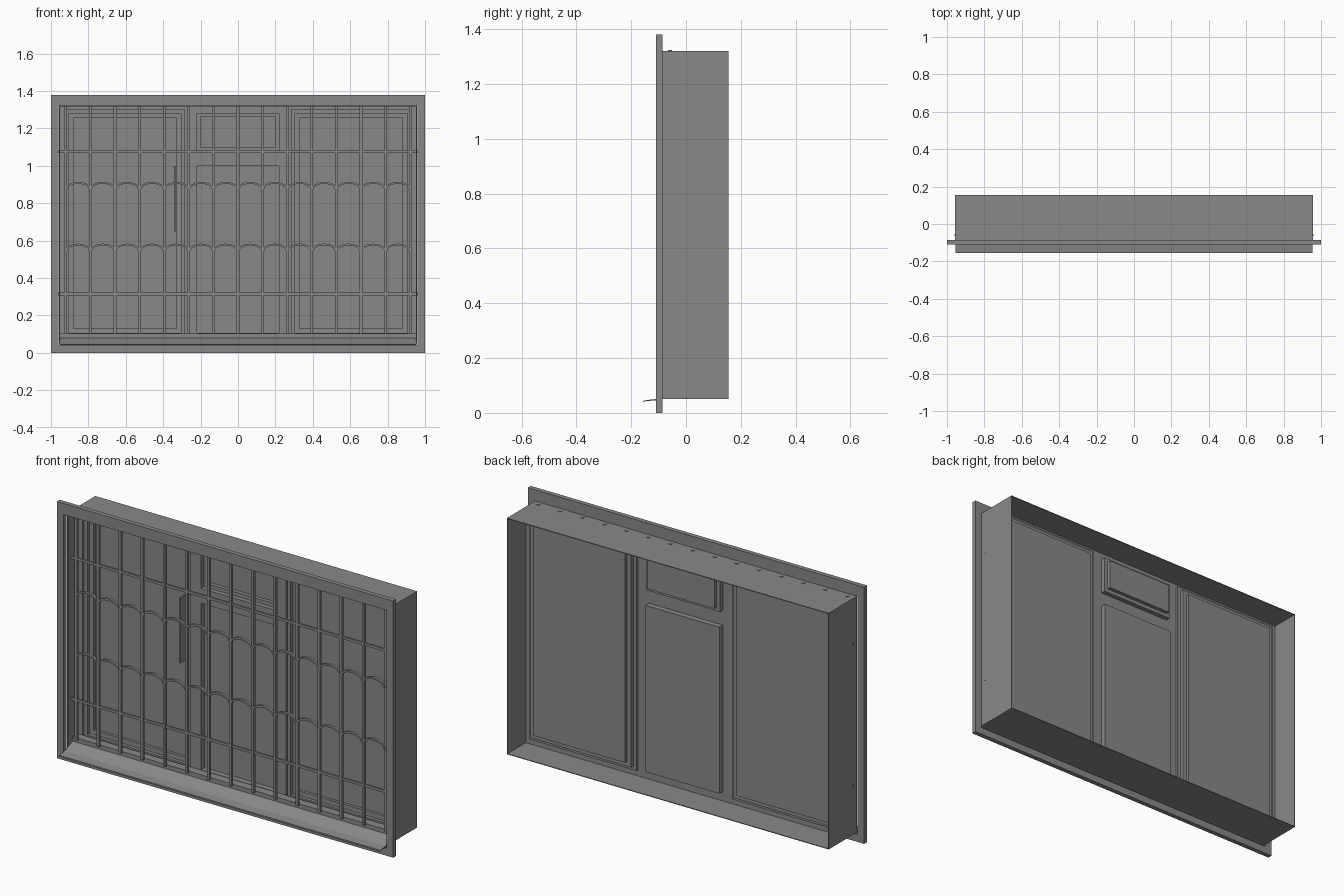
import bpy, bmesh, math
from mathutils import Vector

if "Cube" in bpy.data.objects:
    bpy.data.objects.remove(bpy.data.objects["Cube"], do_unlink=True)

grey = bpy.data.materials.new("mid grey")
grey.use_nodes = True
grey.diffuse_color = (0.25, 0.25, 0.25, 1)
grey.node_tree.nodes["Principled BSDF"].inputs["Base Color"].default_value = grey.diffuse_color


def finish(name, bm, merge=False):
    if merge:
        bmesh.ops.remove_doubles(bm, verts=bm.verts, dist=0.0001)
    bmesh.ops.recalc_face_normals(bm, faces=bm.faces)
    mesh = bpy.data.meshes.new(name)
    bm.to_mesh(mesh)
    bm.free()
    mesh.materials.append(grey)
    obj = bpy.data.objects.new(name, mesh)
    bpy.context.collection.objects.link(obj)
    return obj


def add_box(bm, x0, x1, y0, y1, z0, z1):
    verts = bmesh.ops.create_cube(bm, size=1)["verts"]
    for v in verts:
        v.co = Vector(((x0 + x1) / 2 + v.co.x * (x1 - x0),
                       (y0 + y1) / 2 + v.co.y * (y1 - y0),
                       (z0 + z1) / 2 + v.co.z * (z1 - z0)))


def rect_ring(bm, rect, inset, y):
    x0, x1, z0, z1 = rect
    x0, x1, z0, z1 = x0 + inset, x1 - inset, z0 + inset, z1 - inset
    return [bm.verts.new((x, y, z)) for x, z in ((x0, z0), (x1, z0), (x1, z1), (x0, z1))]


def bridge(bm, a, b):
    n = len(a)
    for i in range(n):
        bm.faces.new((a[i], a[(i + 1) % n], b[(i + 1) % n], b[i]))


def rect_tube(name, outer, inner, y0, y1):
    """Rectangular frame with a hole, closed all round."""
    bm = bmesh.new()
    rings = [rect_ring(bm, r, 0, y) for r, y in ((outer, y0), (outer, y1), (inner, y1), (inner, y0))]
    for i in range(4):
        bridge(bm, rings[i], rings[(i + 1) % 4])
    return finish(name, bm)


# Face trim and the deep wall lining behind it
LINING = (-0.957, 0.957, 0.05, 1.32)
rect_tube("face_trim", (-1, 1, 0, 1.38), (-0.96, 0.96, 0.04, 1.32), -0.11, -0.085)
rect_tube("wall_lining", LINING, (-0.953, 0.953, 0.054, 1.316), -0.085, 0.155)

# Window panels: recessed from the front, raised at the back
side_steps = ((0, 0), (0, 0.012), (0.02, 0.012), (0.02, 0.03), (0.045, 0.03), (0.045, 0.045))
vent_steps = ((0, 0), (0, 0.025), (0.02, 0.025), (0.02, 0.045))
pane_steps = ((0, 0), (0, 0.03))
panels = {
    "left_casement": ((0.285, 0.925, 0.085, 1.3), side_steps),
    "right_casement": ((-0.925, -0.285, 0.085, 1.3), side_steps),
    "top_vent": ((-0.22, 0.22, 1.08, 1.28), vent_steps),
    "centre_pane": ((-0.22, 0.22, 0.105, 1.0), pane_steps),
}
for name, (rect, steps) in panels.items():
    bm = bmesh.new()
    rings = [rect_ring(bm, rect, inset, y) for inset, y in steps]
    for a, b in zip(rings, rings[1:]):
        bridge(bm, a, b)
    bm.faces.new(rings[-1])
    finish(name, bm)

# Window frame sheet around the panels
rects = [r for r, _ in panels.values()]
xs = sorted({v for r in rects + [LINING] for v in r[:2]})
zs = sorted({v for r in rects + [LINING] for v in r[2:]})
bm = bmesh.new()
for x0, x1 in zip(xs, xs[1:]):
    for z0, z1 in zip(zs, zs[1:]):
        cx, cz = (x0 + x1) / 2, (z0 + z1) / 2
        if not any(r[0] < cx < r[1] and r[2] < cz < r[3] for r in rects):
            bm.faces.new(rect_ring(bm, (x0, x1, z0, z1), 0, 0))
finish("window_frame", bm, merge=True)

# Sloping sill with a drip lip
profile = ((-0.155, 0.037), (-0.155, 0.045), (-0.11, 0.051), (-0.09, 0.06), (-0.045, 0.08),
           (-0.045, 0.103), (0, 0.103), (0, 0.054), (-0.085, 0.05), (-0.11, 0.046), (-0.152, 0.042))
bm = bmesh.new()
ends = [[bm.verts.new((x, y, z)) for y, z in profile] for x in (-0.955, 0.955)]
bridge(bm, *ends)
for end in ends:
    bm.faces.new(end)
finish("sill", bm)

# Security grille: upright bars and cross rails
SPACING, HALF = 0.1315, 0.007
bm = bmesh.new()
for k in range(-7, 8):
    add_box(bm, k * SPACING - HALF, k * SPACING + HALF, -0.065, -0.051, 0.1, 1.323)
finish("grille_bars", bm)

bm = bmesh.new()
for z in (0.315, 1.075):
    add_box(bm, -0.959, 0.959, -0.063, -0.053, z - HALF, z + HALF)
finish("grille_rails", bm)

# Two rows of arches between the bars
bm = bmesh.new()
SEGMENTS = 12
for base in (0.545, 0.875):
    for k in range(-7, 7):
        centre = (k + 0.5) * SPACING
        rings = []
        for i in range(SEGMENTS + 1):
            a = math.pi * i / SEGMENTS
            rings.append([bm.verts.new((centre + (0.062 + d) * math.cos(a), y,
                                        base + (0.034 + d) * math.sin(a)))
                          for d, y in ((-0.005, -0.068), (0.005, -0.068), (0.005, -0.054), (-0.005, -0.054))])
        for a, b in zip(rings, rings[1:]):
            bridge(bm, a, b)
        bm.faces.new(rings[0])
        bm.faces.new(rings[-1])
finish("grille_arches", bm)

# Slim casement handle
bm = bmesh.new()
add_box(bm, -0.343, -0.335, -0.012, 0.03, 0.65, 1.0)
finish("casement_handle", bm)
